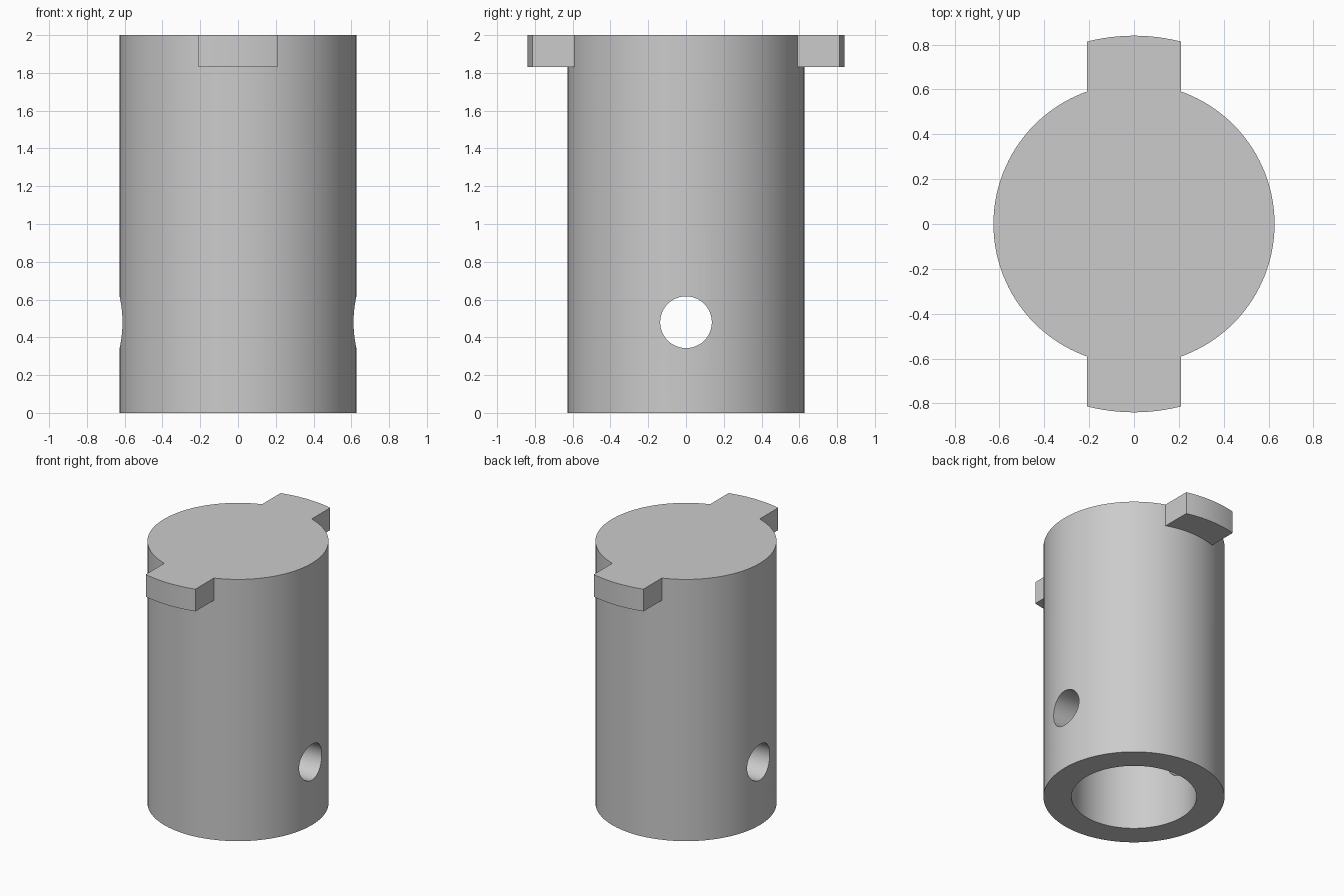
import bpy, math
from math import sin, cos, pi, asin

R_BODY, R_BORE, R_HOLE = 0.627, 0.433, 0.137
R_KEY, KEY_HALF, KEY_Z = 0.84, 0.21, 1.83
HEIGHT, BORE_DEPTH, HOLE_Z = 2.0, 1.0, 0.48

cube = bpy.data.objects.get("Cube")
if cube:
    bpy.data.objects.remove(cube, do_unlink=True)

grey = bpy.data.materials.new("plain grey")
grey.use_nodes = True
colour = (0.6, 0.6, 0.6, 1)
grey.diffuse_color = colour
grey.node_tree.nodes["Principled BSDF"].inputs["Base Color"].default_value = colour


def arc(radius, start, end, steps):
    return [(radius * cos(start + (end - start) * i / steps),
             radius * sin(start + (end - start) * i / steps)) for i in range(steps + 1)]


def circle(radius, steps):
    return arc(radius, 0, 2 * pi, steps)[:-1]


def prism(name, outline, low, high):
    """Closed solid with the given outline, from low to high."""
    n = len(outline)
    verts = [(x, y, z) for z in (low, high) for x, y in outline]
    faces = [list(range(n))[::-1], list(range(n, 2 * n))]
    faces += [(i, (i + 1) % n, n + (i + 1) % n, n + i) for i in range(n)]
    mesh = bpy.data.meshes.new(name)
    mesh.from_pydata(verts, [], faces)
    mesh.materials.append(grey)
    obj = bpy.data.objects.new(name, mesh)
    bpy.context.collection.objects.link(obj)
    return obj


def combine(target, tool, operation):
    """Apply one boolean and discard its tool."""
    tool.hide_render = True
    mod = target.modifiers.new(operation.lower(), "BOOLEAN")
    mod.operation, mod.object, mod.solver = operation, tool, "EXACT"
    bpy.context.view_layer.objects.active = target
    bpy.ops.object.modifier_apply(modifier=mod.name)
    bpy.data.objects.remove(tool, do_unlink=True)


# Cylindrical body
body = prism("keyed_sleeve", circle(R_BODY, 120), 0, HEIGHT)

# Two opposite locking tabs, rounded on their outer ends
half = asin(KEY_HALF / R_KEY)
tabs = (arc(R_KEY, pi / 2 - half, pi / 2 + half, 12)
        + arc(R_KEY, 1.5 * pi - half, 1.5 * pi + half, 12))
combine(body, prism("locking_tabs", tabs, KEY_Z, HEIGHT), "UNION")

# Blind bore from below
combine(body, prism("bore_cutter", circle(R_BORE, 96), -0.1, BORE_DEPTH), "DIFFERENCE")

# Cross pin hole through both walls
pin = prism("pin_hole_cutter", circle(R_HOLE, 48), -1, 1)
pin.rotation_euler = (0, pi / 2, 0)
pin.location.z = HOLE_Z
bpy.context.view_layer.update()
combine(body, pin, "DIFFERENCE")

bpy.ops.object.select_all(action="DESELECT")
body.select_set(True)
bpy.context.view_layer.objects.active = body
bpy.ops.object.shade_smooth_by_angle(angle=math.radians(30))
